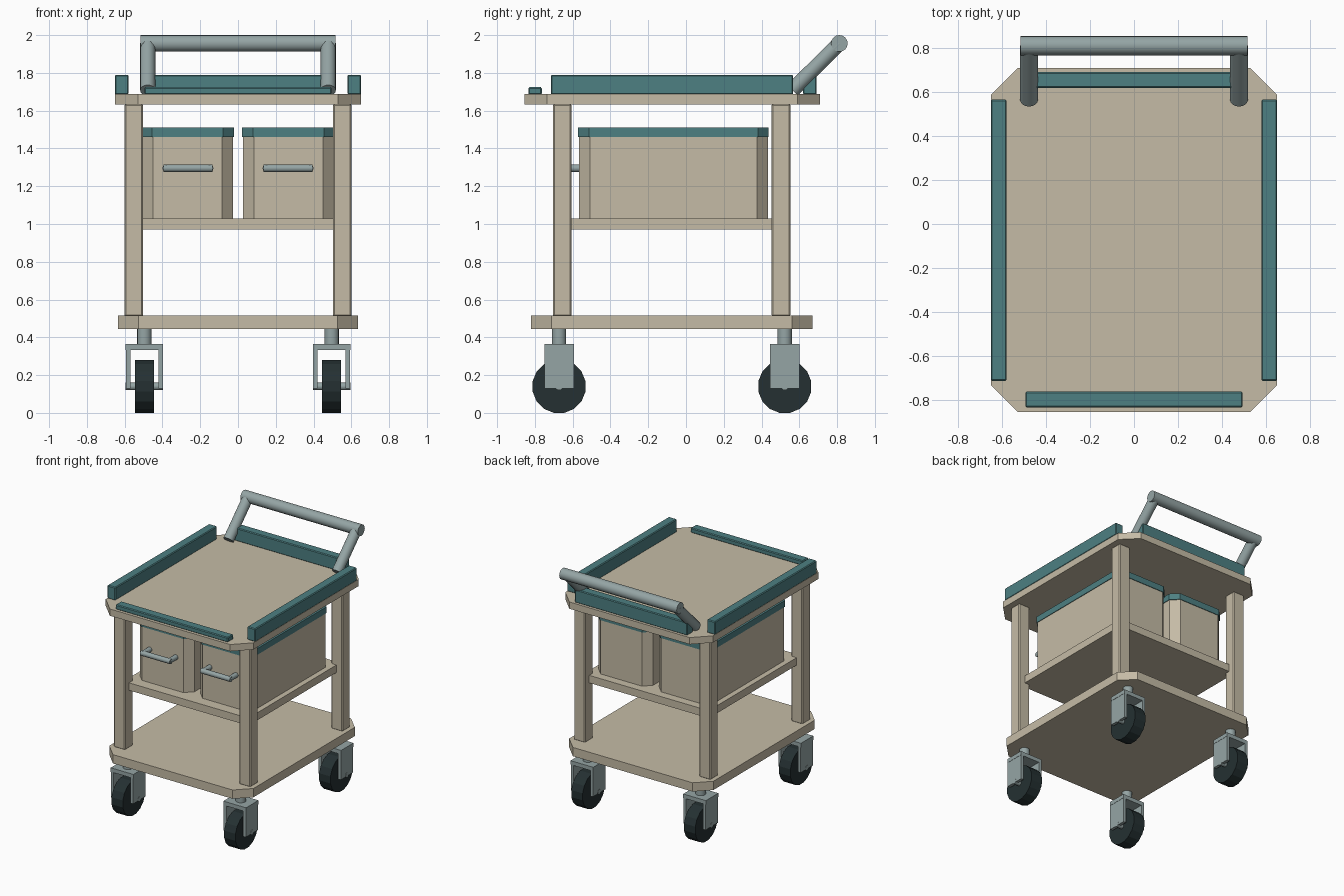
import bpy, bmesh, math
from mathutils import Vector, Matrix

if "Cube" in bpy.data.objects:
    bpy.data.objects.remove(bpy.data.objects["Cube"])


def material(name, rgb):
    m = bpy.data.materials.new(name)
    m.diffuse_color = (*rgb, 1)
    m.use_nodes = True
    m.node_tree.nodes["Principled BSDF"].inputs["Base Color"].default_value = m.diffuse_color
    return m


BEIGE = material("warm beige", (0.56, 0.50, 0.38))
TEAL = material("muted teal", (0.075, 0.215, 0.225))
METAL = material("grey metal", (0.30, 0.375, 0.375))
RUBBER = material("dark rubber", (0.018, 0.030, 0.032))


def finish(bm, name, mat):
    bmesh.ops.recalc_face_normals(bm, faces=bm.faces)
    me = bpy.data.meshes.new(name)
    bm.to_mesh(me)
    bm.free()
    me.materials.append(mat)
    ob = bpy.data.objects.new(name, me)
    bpy.context.collection.objects.link(ob)
    return ob


def box(name, mat, x, y, z, chamfer=0.0, soften=0.0):
    """Box from (min, max) ranges; chamfer cuts the vertical corners, soften all edges."""
    bm = bmesh.new()
    bmesh.ops.create_cube(bm, size=1)
    for v in bm.verts:
        v.co = [r[0] if c < 0 else r[1] for c, r in zip(v.co, (x, y, z))]
    if chamfer:
        vertical = [e for e in bm.edges
                    if abs(e.verts[0].co.z - e.verts[1].co.z) > 1e-5]
        bmesh.ops.bevel(bm, geom=vertical, offset=chamfer, segments=1, affect='EDGES')
    if soften:
        bmesh.ops.bevel(bm, geom=bm.edges[:], offset=soften, segments=1, affect='EDGES')
    return finish(bm, name, mat)


def rod(name, mat, a, b, r, sides=16, smooth=True, spin=0.0):
    """Cylinder between two points."""
    a, b = Vector(a), Vector(b)
    d = b - a
    bm = bmesh.new()
    bmesh.ops.create_cone(bm, cap_ends=True, segments=sides,
                          radius1=r, radius2=r, depth=d.length)
    rot = d.to_track_quat('Z', 'Y').to_matrix().to_4x4()
    bm.transform(Matrix.Translation((a + b) / 2) @ rot @ Matrix.Rotation(spin, 4, 'Z'))
    if smooth:
        for f in bm.faces:
            f.smooth = len(f.verts) == 4
        for e in bm.edges:
            e.smooth = all(len(f.verts) == 4 for f in e.link_faces)
    return finish(bm, name, mat)


# decks and shelf
box("top_deck", BEIGE, (-0.65, 0.65), (-0.855, 0.71), (1.633, 1.687), chamfer=0.12)
box("bottom_deck", BEIGE, (-0.635, 0.635), (-0.82, 0.67), (0.445, 0.515), chamfer=0.108)
box("middle_shelf", BEIGE, (-0.55, 0.55), (-0.655, 0.50), (0.97, 1.03))

# rails around the top deck
box("front_rail", TEAL, (-0.495, 0.495), (-0.835, -0.763), (1.685, 1.724), soften=0.006)
box("back_rail", TEAL, (-0.495, 0.495), (0.62, 0.692), (1.685, 1.79), soften=0.006)

for s, side in ((-1, "left"), (1, "right")):
    def span(p, q):
        return tuple(sorted((s * p, s * q)))

    box(f"{side}_rail", TEAL, span(0.58, 0.652), (-0.715, 0.567), (1.685, 1.79), soften=0.006)

    # storage bin with lid and pull handle
    box(f"{side}_bin", BEIGE, span(0.027, 0.507), (-0.567, 0.433), (1.03, 1.465), chamfer=0.058)
    box(f"{side}_bin_lid", TEAL, span(0.022, 0.512), (-0.572, 0.438), (1.46, 1.51), chamfer=0.058)
    cx = s * 0.265
    rod(f"{side}_bin_pull", METAL, (cx - 0.13, -0.65, 1.295), (cx + 0.13, -0.65, 1.295), 0.02, 12)
    for e in (-1, 1):
        rod(f"{side}_bin_pull_standoff", METAL, (cx + e * 0.115, -0.655, 1.295),
            (cx + e * 0.115, -0.56, 1.295), 0.02, 12)

    # push handle arm
    rod(f"{side}_handle_arm", METAL, (s * 0.478, 0.563, 1.708), (s * 0.478, 0.812, 1.956), 0.04)

    for py, wy, end in ((-0.655, -0.672, "front"), (0.503, 0.523, "back")):
        tag = f"{end}_{side}"
        # corner post
        box(f"{tag}_post", BEIGE, span(0.502, 0.602), (py - 0.05, py + 0.05),
            (0.51, 1.636), soften=0.008)
        # caster
        wx = s * 0.496
        yr = (wy - 0.078, wy + 0.078)
        rod(f"{tag}_caster_stem", METAL, (wx, wy, 0.35), (wx, wy, 0.45), 0.038)
        box(f"{tag}_caster_crown", METAL, (wx - 0.1, wx + 0.1), yr, (0.333, 0.365))
        for e in (-1, 1):
            fx = wx + e * 0.086
            box(f"{tag}_caster_fork", METAL, (fx - 0.012, fx + 0.012), yr, (0.13, 0.335))
        rod(f"{tag}_axle", METAL, (wx - 0.1, wy, 0.14), (wx + 0.1, wy, 0.14), 0.02, 12)
        rod(f"{tag}_wheel", RUBBER, (wx - 0.05, wy, 0.14), (wx + 0.05, wy, 0.14),
            0.14 / math.cos(math.pi / 16), 16, smooth=False, spin=math.pi / 16)

# push handle grip
rod("handle_grip", METAL, (-0.517, 0.812, 1.956), (0.517, 0.812, 1.956), 0.044)
